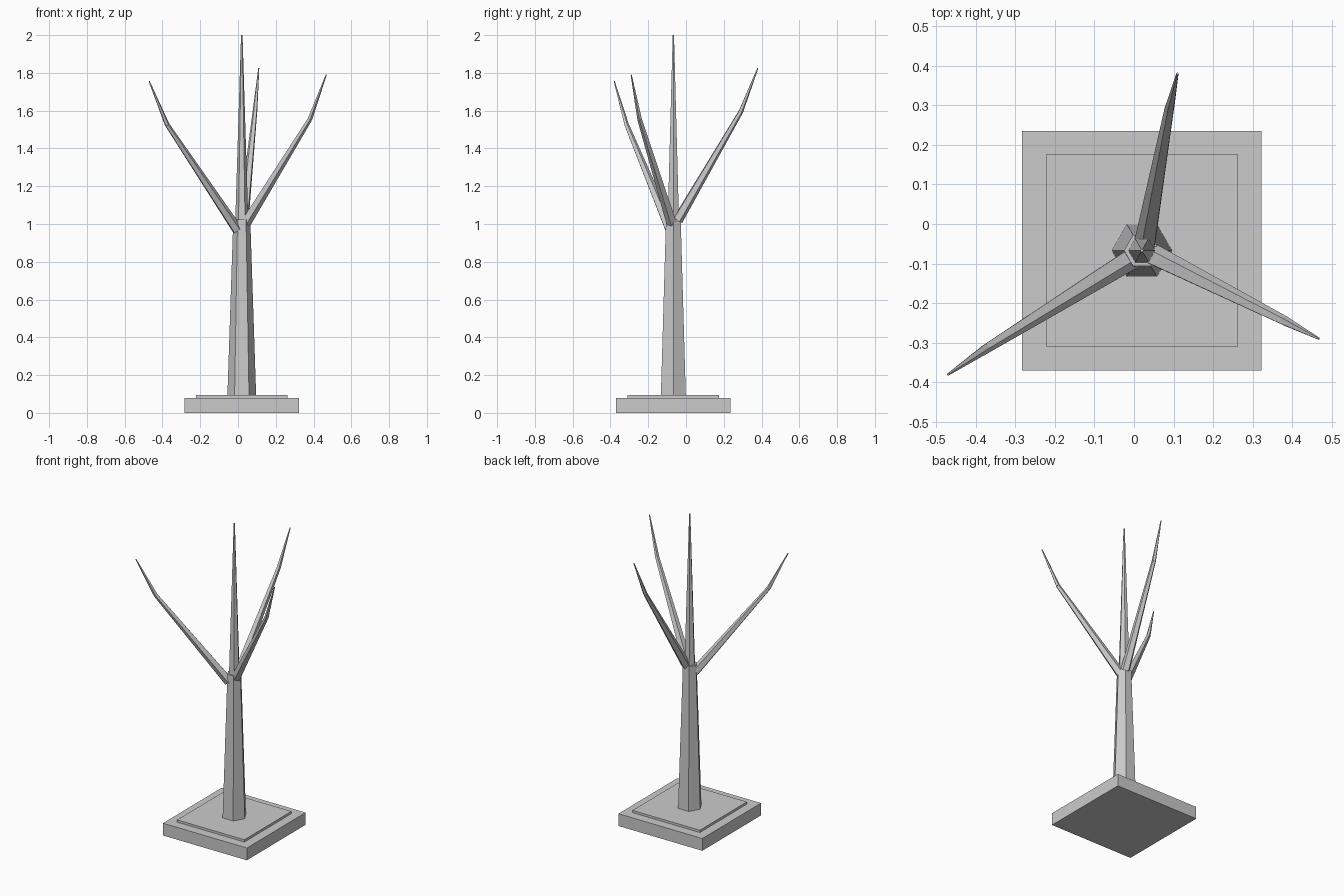
import bpy
import bmesh
from math import pi
from mathutils import Vector, Matrix

default = bpy.data.objects.get("Cube")
if default:
    bpy.data.objects.remove(default, do_unlink=True)

# One plain grey for the whole tree
grey = bpy.data.materials.new("plain_grey")
grey.use_nodes = True
colour = (0.6, 0.6, 0.6, 1)
grey.diffuse_color = colour
grey.node_tree.nodes["Principled BSDF"].inputs["Base Color"].default_value = colour

CX, CY = 0.02, -0.067


def finish(name, bm):
    bmesh.ops.recalc_face_normals(bm, faces=bm.faces)
    mesh = bpy.data.meshes.new(name)
    bm.to_mesh(mesh)
    bm.free()
    mesh.materials.append(grey)
    obj = bpy.data.objects.new(name, mesh)
    bpy.context.collection.objects.link(obj)
    return obj


def slab(name, size, z0, z1):
    bm = bmesh.new()
    bmesh.ops.create_cube(bm, size=1)
    bmesh.ops.scale(bm, vec=(size, size, z1 - z0), verts=bm.verts)
    bmesh.ops.translate(bm, vec=(CX, CY, (z0 + z1) / 2), verts=bm.verts)
    return finish(name, bm)


def limb(name, start, end, r0, r1, sides, turn):
    """Tapered prism from start to end, with its corners turned about its axis."""
    a, b = Vector(start), Vector(end)
    axis = (b - a).normalized()
    up = Vector((0, 1, 0)) if abs(axis.z) > 0.99 else Vector((0, 0, 1))
    side = axis.cross(up).normalized()
    frame = Matrix((side, side.cross(axis) * -1, axis)).transposed().to_4x4()
    bm = bmesh.new()
    bmesh.ops.create_cone(bm, cap_ends=True, segments=sides, radius1=r0,
                          radius2=r1, depth=(b - a).length)
    bmesh.ops.transform(bm, verts=bm.verts,
                        matrix=Matrix.Translation((a + b) / 2) @ frame
                        @ Matrix.Rotation(turn, 4, 'Z'))
    return finish(name, bm)


# Square base with a thin raised plate
slab("base", 0.605, 0, 0.08)
slab("base_plate", 0.485, 0.08, 0.095)

# Six-sided trunk and its slender central leader
limb("trunk", (CX, CY, 0.095), (CX, CY, 1.025), 0.076, 0.045, 6, pi / 2)
limb("leader", (CX, CY, 1.0), (CX, CY, 2.0), 0.035, 0.004, 6, pi / 2)

# Three branches, each with a steeper twig at its end
branches = {
    "right": ((-0.005, -0.085, 0.97), (-0.375, -0.315, 1.525), (-0.47, -0.38, 1.755)),
    "left": ((0.04, -0.075, 1.005), (0.38, -0.245, 1.555), (0.467, -0.29, 1.79)),
    "back": ((0.03, -0.045, 1.02), (0.09, 0.29, 1.595), (0.11, 0.38, 1.825)),
}
for place, (root, bend, tip) in branches.items():
    limb(place + "_branch", root, bend, 0.029, 0.013, 5, pi / 2)
    limb(place + "_twig", bend, tip, 0.013, 0.003, 5, pi / 2)
